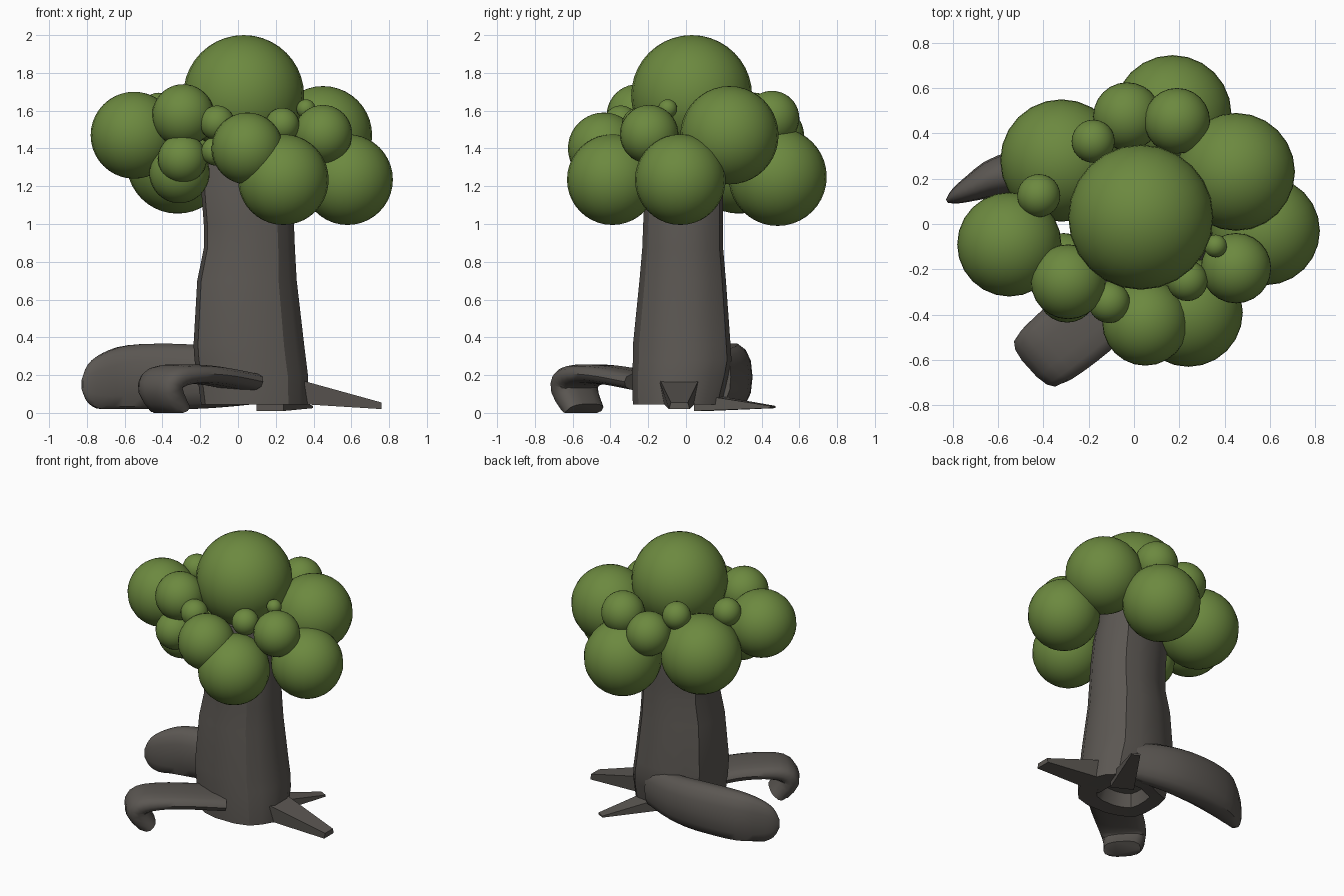
import bpy, bmesh, math
from mathutils import Vector

if "Cube" in bpy.data.objects:
    bpy.data.objects.remove(bpy.data.objects["Cube"])


def material(name, col):
    m = bpy.data.materials.new(name)
    m.diffuse_color = (*col, 1)
    m.use_nodes = True
    m.node_tree.nodes["Principled BSDF"].inputs["Base Color"].default_value = m.diffuse_color
    return m


BARK = material("bark", (0.105, 0.095, 0.085))
LEAF = material("leaf", (0.15, 0.25, 0.05))


def finish(name, bm, mat, angle):
    bmesh.ops.recalc_face_normals(bm, faces=bm.faces)
    me = bpy.data.meshes.new(name)
    bm.to_mesh(me)
    bm.free()
    ob = bpy.data.objects.new(name, me)
    bpy.context.collection.objects.link(ob)
    me.materials.append(mat)
    bpy.ops.object.select_all(action='DESELECT')
    ob.select_set(True)
    bpy.context.view_layer.objects.active = ob
    bpy.ops.object.shade_smooth_by_angle(angle=math.radians(angle))
    return ob


def loft(name, rings, mat=BARK, angle=40):
    bm = bmesh.new()
    vs = [[bm.verts.new(p) for p in r] for r in rings]
    n = len(vs[0])
    for a, b in zip(vs, vs[1:]):
        for i in range(n):
            j = (i + 1) % n
            bm.faces.new((a[i], a[j], b[j], b[i]))
    bm.faces.new(vs[0][::-1])
    bm.faces.new(vs[-1])
    return finish(name, bm, mat, angle)


def superellipse(t, e):
    c, s = math.cos(t), math.sin(t)
    return (math.copysign(abs(c) ** (2 / e), c), math.copysign(abs(s) ** (2 / e), s))


def spline(stations, sub=3):
    """Catmull-Rom interpolation of station tuples."""
    pts = [stations[0]] + stations + [stations[-1]]
    out = []
    for k in range(1, len(pts) - 2):
        p0, p1, p2, p3 = pts[k - 1:k + 3]
        for i in range(sub):
            t = i / sub
            out.append([0.5 * (2 * b + (c - a) * t + (2 * a - 5 * b + 4 * c - d) * t * t
                        + (3 * b - a - 3 * c + d) * t ** 3)
                        for a, b, c, d in zip(p0, p1, p2, p3)])
    return out + [list(stations[-1])]


def root(name, stations, side=None, e=2.3, n=14, floor=0.0):
    """Sweep a rounded section; stations are x, y, z, half width, half height."""
    st = spline(stations)
    rings = []
    for k, (x, y, z, w, h) in enumerate(st):
        a, b = st[max(k - 1, 0)], st[min(k + 1, len(st) - 1)]
        t = (Vector(b[:3]) - Vector(a[:3])).normalized()
        if side is None:
            t = Vector((t.x, t.y, 0)).normalized()
            s = Vector((-t.y, t.x, 0))
        else:
            s = Vector(side).normalized()
        up = s.cross(t).normalized()
        ring = []
        for i in range(n):
            u, v = superellipse(2 * math.pi * i / n, e)
            p = Vector((x, y, z)) + s * (u * w) + up * (v * h)
            p.z = max(p.z, floor)
            ring.append(p)
        rings.append(ring)
    return loft(name, rings, angle=45)


# Trunk: z, x min, x max, y min, y max; first rings form the hollow underside
levels = [(0.14, -0.08, 0.22, -0.15, 0.1), (0.05, -0.1, 0.25, -0.18, 0.11),
          (0.045, -0.2, 0.375, -0.285, 0.19), (0.2, -0.22, 0.375, -0.29, 0.23),
          (0.28, -0.235, 0.365, -0.285, 0.245), (0.36, -0.24, 0.355, -0.285, 0.24),
          (0.7, -0.22, 0.315, -0.25, 0.215), (0.87, -0.185, 0.305, -0.235, 0.2),
          (1.0, -0.185, 0.3, -0.23, 0.2), (1.2, -0.2, 0.28, -0.22, 0.2),
          (1.42, -0.16, 0.24, -0.18, 0.18)]
N = 16
ridge = {5: 0.93, 6: 1.06, 9: 1.05, 14: 0.96, 2: 1.04}
rings = []
for z, x0, x1, y0, y1 in levels:
    ring = []
    for i in range(N):
        u, v = superellipse(2 * math.pi * (i + 0.5) / N, 2.5)
        f = ridge.get(i, 1)
        ring.append(((x0 + x1) / 2 + f * u * (x1 - x0) / 2,
                     (y0 + y1) / 2 + f * v * (y1 - y0) / 2, z))
    rings.append(ring)
loft("trunk", rings, angle=30)

# Large rounded root at the back left
root("back_left_root", [
    (0.15, 0.17, 0.19, 0.07, 0.14), (-0.1, 0.235, 0.19, 0.10, 0.165),
    (-0.35, 0.245, 0.19, 0.105, 0.18), (-0.58, 0.215, 0.18, 0.09, 0.182),
    (-0.71, 0.16, 0.165, 0.06, 0.155), (-0.79, 0.12, 0.155, 0.033, 0.105),
    (-0.825, 0.1, 0.15, 0.008, 0.03)], floor=0.02)

# Broad root at the front left that hooks down to the ground
root("front_left_root", [
    (0.02, -0.2, 0.165, 0.17, 0.05), (-0.13, -0.36, 0.195, 0.165, 0.05),
    (-0.27, -0.48, 0.205, 0.165, 0.052), (-0.38, -0.57, 0.185, 0.155, 0.065),
    (-0.41, -0.59, 0.12, 0.14, 0.075), (-0.35, -0.54, 0.01, 0.125, 0.06)],
    side=(0.67, -0.74, 0), e=2.8)


def spike(name, base, tip, base_w, tip_w, base_z, tip_z):
    """Tapering four-sided root: top edge narrows upward at the tip."""
    d = (Vector(tip) - Vector(base)).normalized()
    s = Vector((-d.y, d.x))
    rings = []
    for c, (wb, wt), (z0, z1) in ((base, base_w, base_z), (tip, tip_w, tip_z)):
        rings.append([(c[0] + s.x * w, c[1] + s.y * w, z)
                      for w, z in ((-wb, z0), (wb, z0), (wt, z1), (-wt, z1))])
    loft(name, rings, angle=20)


# Flat pointed roots
spike("right_root", (0.2, -0.035), (0.76, -0.035), (0.09, 0.12), (0.055, 0.045),
      (0.055, 0.21), (0.02, 0.055))
spike("back_right_root", (0.17, 0.08), (0.37, 0.46), (0.08, 0.08), (0.03, 0.03),
      (0.01, 0.1), (0.025, 0.037))

# Foliage balls: x, y, z, radius
balls = [
    (0.03, 0.03, 1.68, 0.32), (0.17, 0.485, 1.25, 0.26), (0.45, 0.23, 1.47, 0.26),
    (0.58, -0.03, 1.235, 0.24), (0.24, -0.39, 1.235, 0.24), (0.05, -0.435, 1.40, 0.19),
    (-0.55, -0.09, 1.47, 0.23), (-0.32, 0.28, 1.325, 0.27), (-0.29, -0.255, 1.575, 0.165),
    (-0.295, -0.305, 1.345, 0.13), (-0.31, -0.2, 1.27, 0.16), (-0.11, -0.345, 1.535, 0.092),
    (-0.12, -0.35, 1.385, 0.075), (-0.42, 0.125, 1.6, 0.095), (-0.18, 0.365, 1.6, 0.095),
    (-0.03, 0.475, 1.47, 0.15), (0.19, 0.455, 1.56, 0.145), (0.45, -0.195, 1.475, 0.155),
    (0.235, -0.25, 1.525, 0.09), (0.36, -0.097, 1.61, 0.05)]
for k, (x, y, z, r) in enumerate(balls):
    bm = bmesh.new()
    bmesh.ops.create_uvsphere(bm, u_segments=24, v_segments=20, radius=r)
    bmesh.ops.translate(bm, verts=bm.verts, vec=(x, y, z))
    finish(f"foliage_{k + 1}", bm, LEAF, 60)
